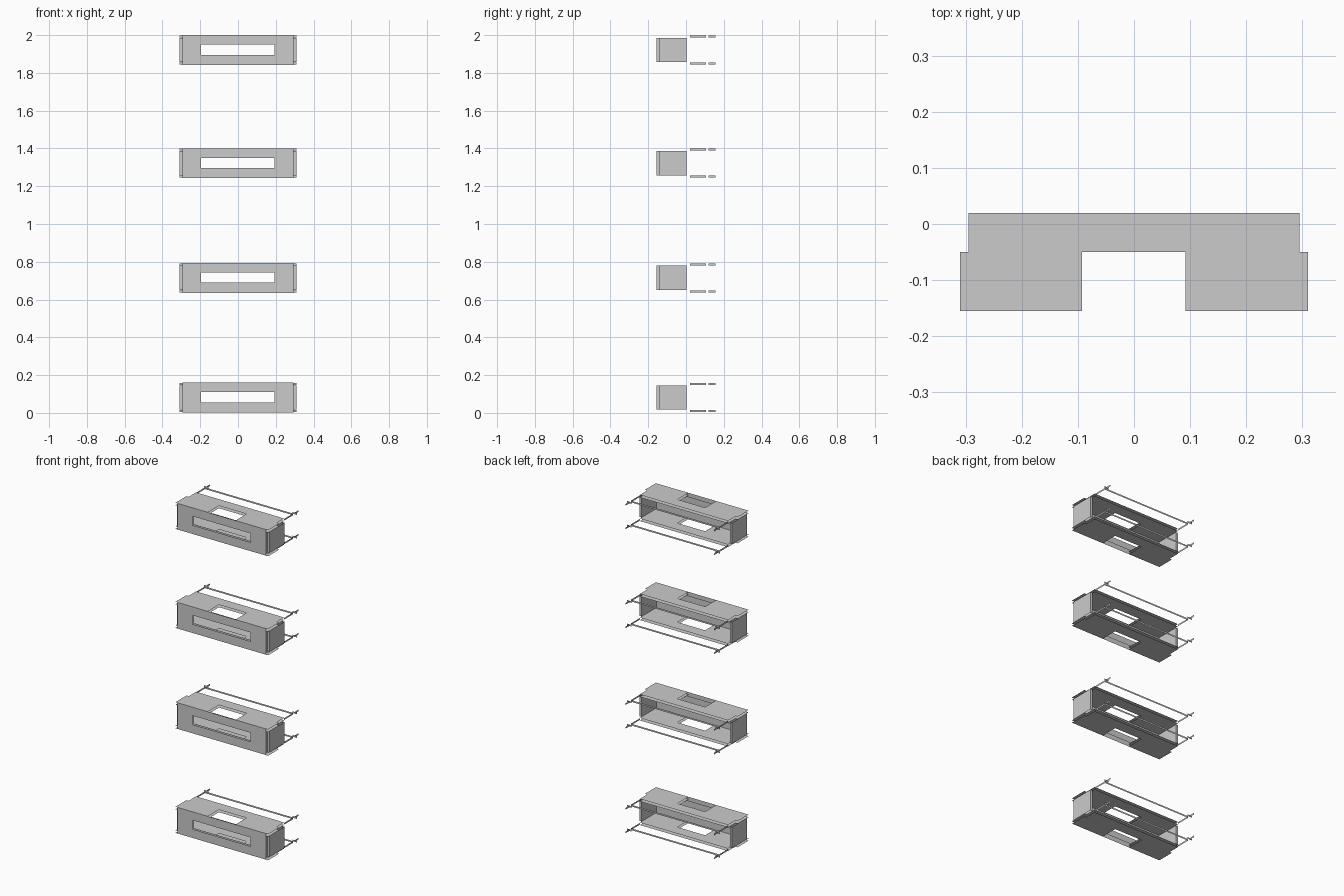
import bpy

if "Cube" in bpy.data.objects:
    bpy.data.objects.remove(bpy.data.objects["Cube"])

T = 0.015          # board thickness
H = 0.158          # height of one box


def sheet(name, rects, frame):
    """Open sheet made of flat rectangles (u0, u1, v0, v1) placed by frame(u, v)."""
    verts, faces = [], []
    for u0, u1, v0, v1 in rects:
        n = len(verts)
        verts += [frame(u, v) for u, v in ((u0, v0), (u1, v0), (u1, v1), (u0, v1))]
        faces.append((n, n + 1, n + 2, n + 3))
    me = bpy.data.meshes.new(name)
    me.from_pydata(verts, [], faces)
    ob = bpy.data.objects.new(name, me)
    bpy.context.collection.objects.link(ob)
    return ob


def slotted(w, z0, z1, s0, s1):
    """Wall rectangles around a long slot."""
    a, b = -0.195, 0.192
    return [(-w, w, z0, s0), (-w, w, s1, z1), (-w, a, s0, s1), (b, w, s0, s1)]


def build_box(z):
    # front wall: outer and inner skin, both slotted
    lo, hi = z + T, z + H - T
    s0, s1 = z + 0.053, z + 0.107
    sheet("front_outer", slotted(0.295, z, z + H, s0, s1), lambda u, v: (u, -0.155, v))
    sheet("front_inner", slotted(0.31, lo, hi, s0, s1), lambda u, v: (u, -0.14, v))

    # side walls
    for sx in (-1, 1):
        sheet("side_outer", [(-0.14, 0.003, lo, hi)], lambda u, v: (sx * 0.31, u, v))
        sheet("side_inner", [(-0.155, 0.003, lo, hi)], lambda u, v: (sx * 0.295, u, v))
        sheet("side_back_edge", [(0.295, 0.31, lo, hi)], lambda u, v: (sx * u, 0.003, v))

    # top and bottom plates with a front notch and narrowed rear corners
    plate = [(-0.31, -0.093, -0.155, -0.05), (0.092, 0.31, -0.155, -0.05),
             (-0.295, 0.295, -0.05, 0.02)]
    for name, outer, inner in (("bottom", z, lo), ("top", z + H, hi)):
        sheet(name + "_plate_outer", plate, lambda u, v: (u, v, outer))
        sheet(name + "_plate_inner", plate, lambda u, v: (u, v, inner))

        # thin upright strips outlining the rear tray
        m = (outer + inner) / 2
        a, b = m - 0.005, m + 0.005
        sheet(name + "_rail", [(-0.295, 0.295, a, b)], lambda u, v: (u, 0.105, v))
        for sx in (-1, 1):
            sheet(name + "_rail_link", [(0.02, 0.105, a, b), (0.12, 0.155, a, b)],
                  lambda u, v: (sx * 0.295, u, v))
            sheet(name + "_rail_jog", [(0.28, 0.31, a, b)], lambda u, v: (sx * u, 0.12, v))


for z in (0.003, 0.636, 1.243, 1.842):
    build_box(z)
